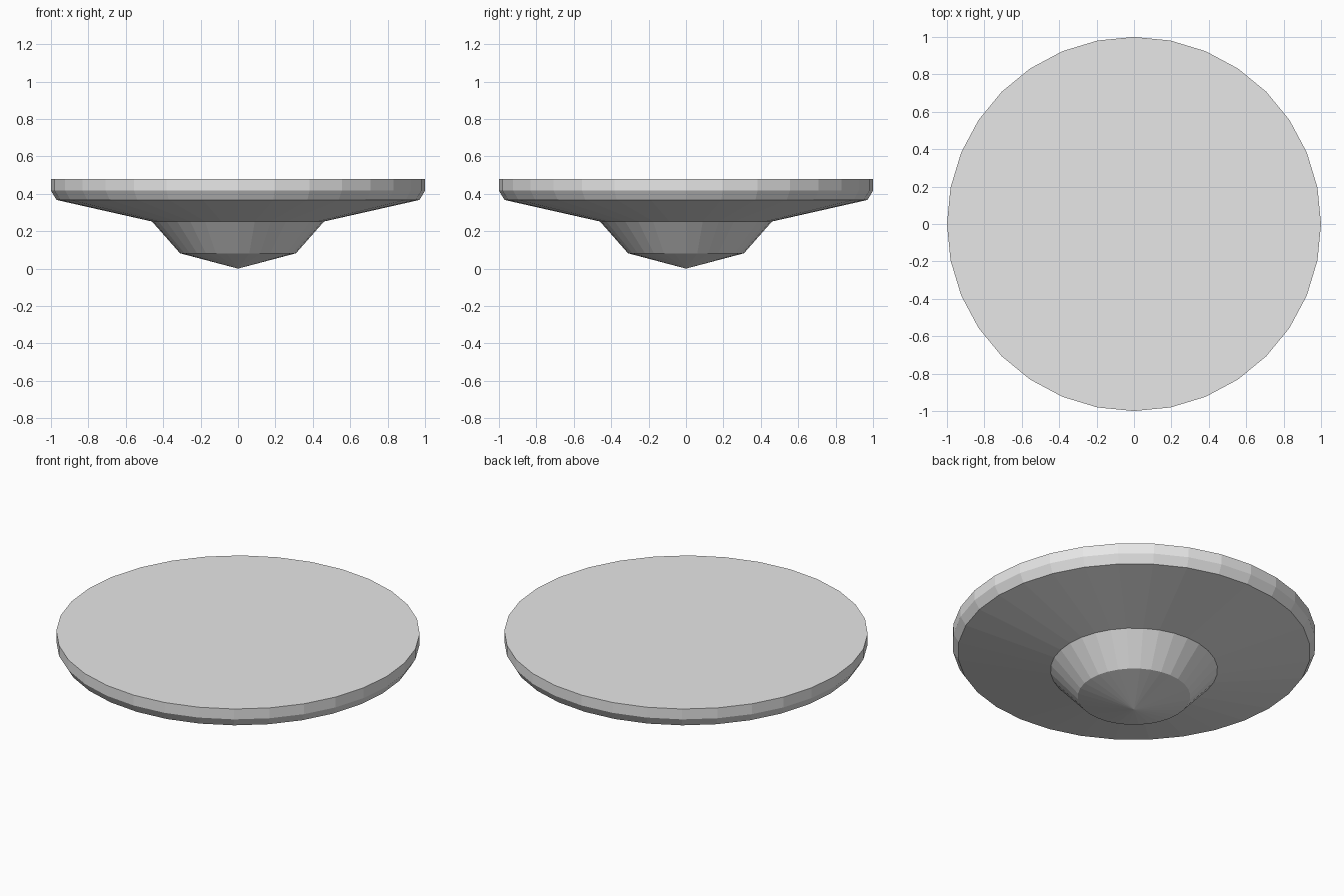
import bpy
import bmesh
from math import tau
from mathutils import Matrix, Vector

SIDES = 32

cube = bpy.data.objects.get("Cube")
if cube:
    bpy.data.objects.remove(cube, do_unlink=True)

# One plain light grey
grey = bpy.data.materials.new("light grey")
grey.use_nodes = True
colour = (0.8, 0.8, 0.8, 1)
grey.diffuse_color = colour
grey.node_tree.nodes["Principled BSDF"].inputs["Base Color"].default_value = colour

# Half profile of the dish as (radius, height): pointed hub, flared underside, rim, flat top
profile = [(0, 0), (0.31, 0.082), (0.46, 0.252), (0.97, 0.367), (1, 0.417), (1, 0.48)]

bm = bmesh.new()
points = [bm.verts.new((r, 0, z)) for r, z in profile]
edges = [bm.edges.new(pair) for pair in zip(points, points[1:])]

# Turn the profile around the upright axis
bmesh.ops.spin(bm, geom=points + edges, cent=(0, 0, 0), axis=(0, 0, 1),
               angle=tau, steps=SIDES, use_merge=False)
bmesh.ops.remove_doubles(bm, verts=bm.verts[:], dist=0.0005)

# Close the flat top with a single face
bmesh.ops.holes_fill(bm, edges=[e for e in bm.edges if e.is_boundary], sides=0)
bmesh.ops.recalc_face_normals(bm, faces=bm.faces[:])

mesh = bpy.data.meshes.new("dish")
bm.to_mesh(mesh)
bm.free()
mesh.materials.append(grey)
dish = bpy.data.objects.new("dish", mesh)
bpy.context.collection.objects.link(dish)
